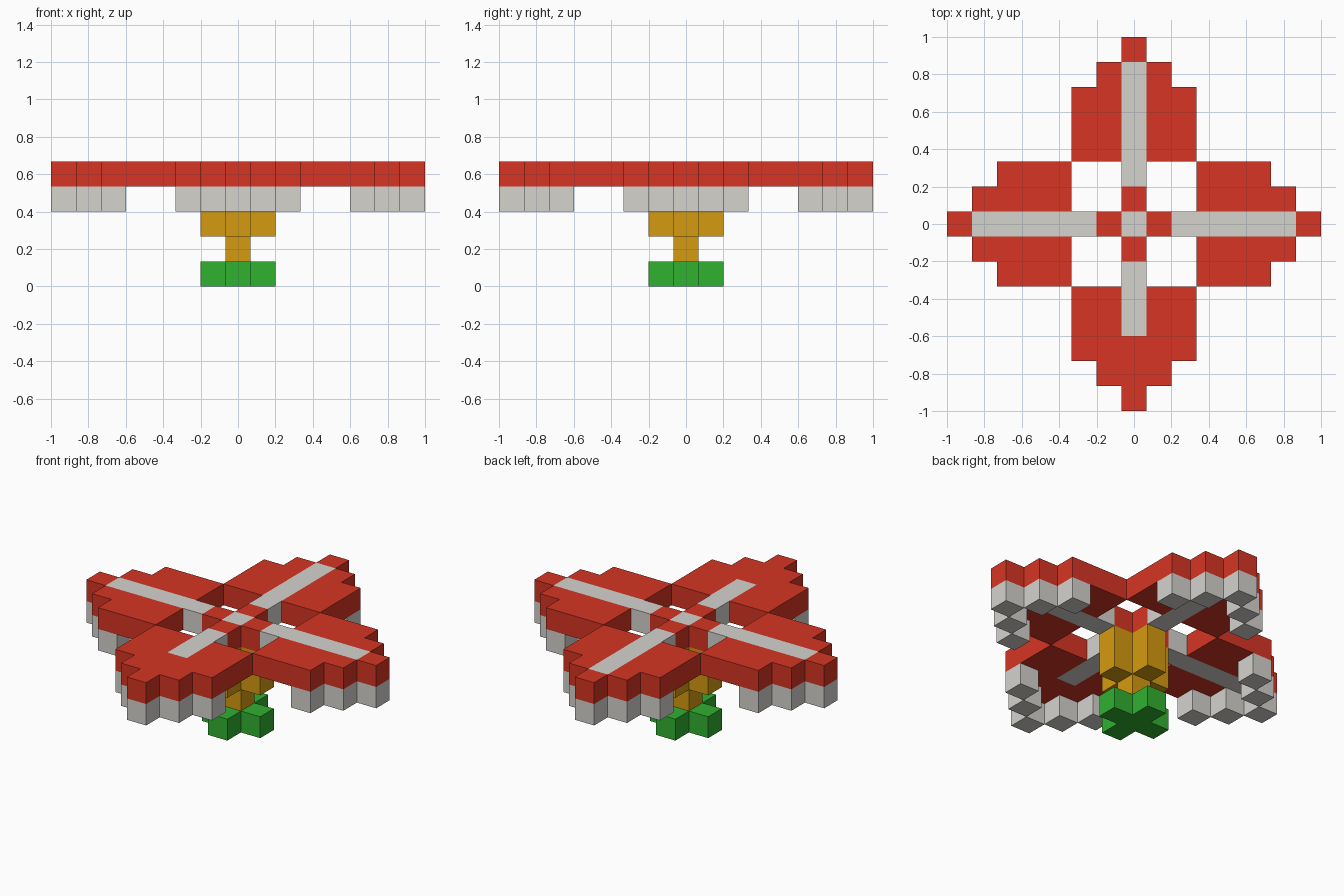
import bpy
import bmesh
import math
from mathutils import Vector

U = 2 / 15  # size of one block

if "Cube" in bpy.data.objects:
    bpy.data.objects.remove(bpy.data.objects["Cube"], do_unlink=True)


def material(name, rgb):
    linear = [((c / 255 + 0.055) / 1.055) ** 2.4 for c in rgb]
    mat = bpy.data.materials.new(name)
    mat.use_nodes = True
    mat.diffuse_color = (*linear, 1)
    mat.node_tree.nodes["Principled BSDF"].inputs["Base Color"].default_value = (*linear, 1)
    return mat


RED = material("red", (214, 53, 36))
GREY = material("pale grey", (213, 211, 206))
GOLD = material("gold", (213, 155, 16))
GREEN = material("green", (48, 177, 48))

AXES = [Vector(v) for v in ((1, 0, 0), (0, 1, 0), (0, 0, 1))]


def blocks(name, cells, mat):
    """Join unit blocks into one clean shell, keeping only outer faces."""
    cells = set(cells)
    bm = bmesh.new()
    for cell in cells:
        centre = Vector(cell) + Vector((0, 0, 0.5))
        for i in range(3):
            for sign in (-1, 1):
                n = AXES[i] * sign
                if tuple(int(c) for c in Vector(cell) + n) in cells:
                    continue
                a = AXES[(i + 1) % 3] / 2
                b = AXES[(i + 2) % 3] / 2 * sign
                mid = centre + n / 2
                corners = (mid - a - b, mid + a - b, mid + a + b, mid - a + b)
                bm.faces.new([bm.verts.new(p * U) for p in corners])
    bmesh.ops.remove_doubles(bm, verts=bm.verts, dist=U / 100)
    bmesh.ops.dissolve_limit(bm, angle_limit=math.radians(1), verts=bm.verts, edges=bm.edges)
    mesh = bpy.data.meshes.new(name)
    bm.to_mesh(mesh)
    bm.free()
    mesh.materials.append(mat)
    obj = bpy.data.objects.new(name, mesh)
    bpy.context.collection.objects.link(obj)


def turned(direction, out, side, z):
    """Place a cell given by distance outward and sideways along a direction."""
    dx, dy = direction
    return (dx * out - dy * side, dy * out + dx * side, z)


PLUS = [(0, 0), (1, 0), (-1, 0), (0, 1), (0, -1)]
DIRECTIONS = {"left": (1, 0), "right": (-1, 0), "back": (0, 1), "front": (0, -1)}

# Base, stem and flower heart
blocks("base", [(x, y, 0) for x, y in PLUS], GREEN)
blocks("stem", [(0, 0, 1)] + [(x, y, z) for x, y in PLUS for z in (2, 3)], GOLD)
blocks("heart_centre", [(0, 0, 4)], GREY)

for side_name, d in DIRECTIONS.items():
    stripe_end = 4 if side_name == "front" else 6
    stripe = range(2, stripe_end + 1)
    # Pointed petal with a slot for its stripe
    petal = [turned(d, out, s, 4)
             for out in range(3, 8)
             for s in range(-min(2, 7 - out), min(2, 7 - out) + 1)
             if s != 0 or out not in stripe]
    blocks(side_name + "_petal", petal, RED)
    blocks(side_name + "_stripe", [turned(d, out, 0, 4) for out in stripe], GREY)
    blocks(side_name + "_heart_block", [turned(d, 1, 0, 4)], RED)
    # Hanging rim under the stepped tip
    blocks(side_name + "_petal_rim",
           [turned(d, 7 - abs(s), s, 3) for s in range(-2, 3)], GREY)
